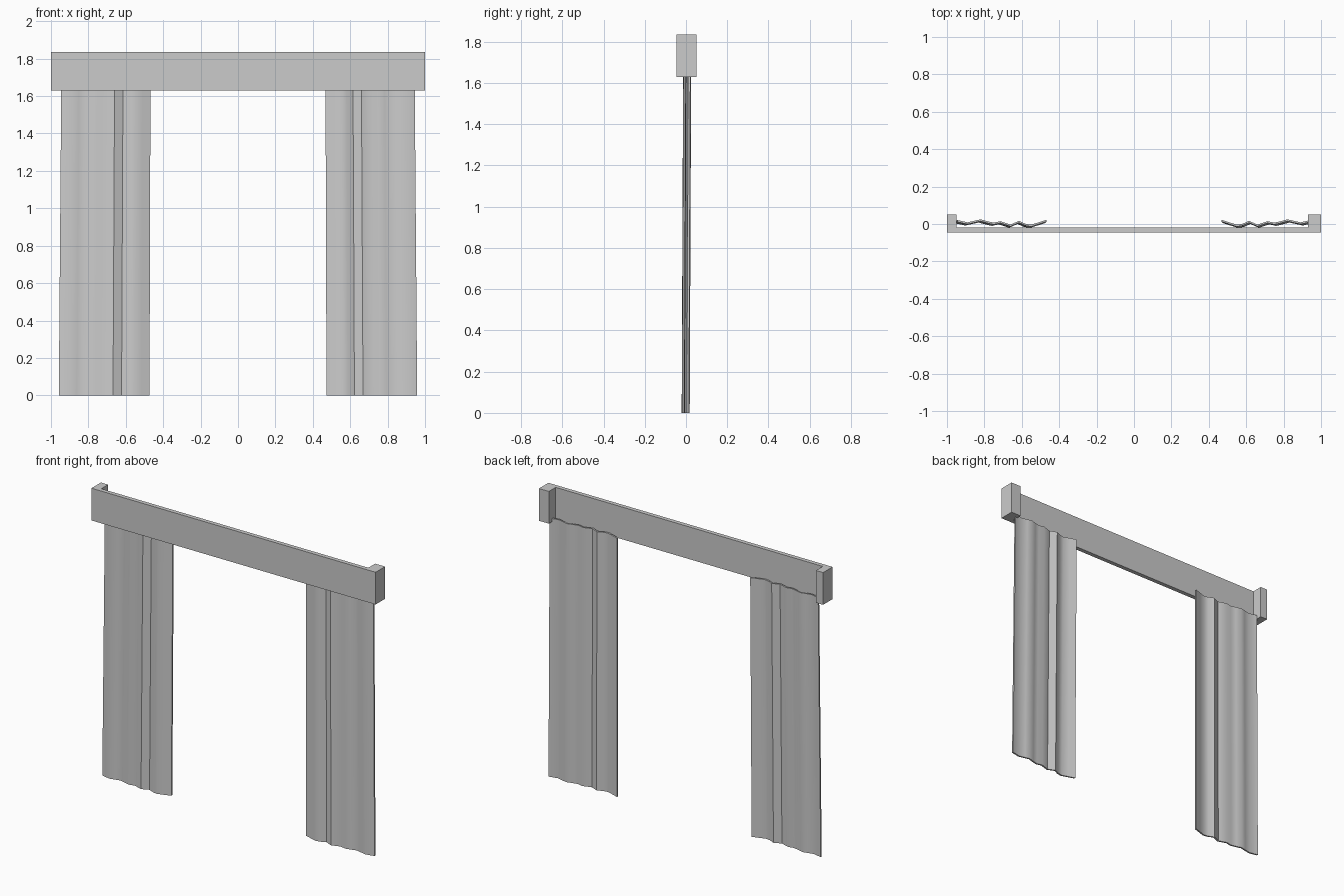
import bpy
import math

cube = bpy.data.objects.get("Cube")
if cube:
    bpy.data.objects.remove(cube, do_unlink=True)

grey = bpy.data.materials.new("plain grey")
grey.use_nodes = True
grey.diffuse_color = (0.6, 0.6, 0.6, 1)
grey.node_tree.nodes["Principled BSDF"].inputs["Base Color"].default_value = (0.6, 0.6, 0.6, 1)


def make(name, verts, faces):
    mesh = bpy.data.meshes.new(name)
    mesh.from_pydata(verts, [], faces)
    mesh.materials.append(grey)
    obj = bpy.data.objects.new(name, mesh)
    bpy.context.collection.objects.link(obj)
    return obj


def prism(name, outline, bottom, top):
    """Extrude a counter-clockwise plan outline upwards."""
    n = len(outline)
    verts = [(x, y, z) for z in (bottom, top) for x, y in outline]
    faces = [tuple(reversed(range(n))), tuple(range(n, 2 * n))]
    faces += [(i, (i + 1) % n, n + (i + 1) % n, n + i) for i in range(n)]
    return make(name, verts, faces)


# Pelmet: front board with a return block at each end, in one plan outline
prism("pelmet", [(-1, -0.045), (1, -0.045), (1, 0.05), (0.93, 0.05),
                 (0.93, -0.018), (-0.95, -0.018), (-0.95, 0.05), (-1, 0.05)], 1.63, 1.835)

# Curtain folds, from the inner edge outwards; middle line of the cloth
FOLDS = [(0.468, 0.018), (0.51, 0.004), (0.55, -0.009), (0.58, -0.004), (0.615, 0.012),
         (0.66, -0.008), (0.715, 0.01), (0.75, 0.002), (0.785, 0.01), (0.82, 0.02),
         (0.85, 0.013), (0.89, 0.004), (0.945, 0.016)]
HALF = 0.005
HEIGHT = 1.65


def curtain(name, side):
    verts, faces = [], []
    n = len(FOLDS)
    # Rings at floor and top: front and back of the cloth, flaring at the floor
    for z, flare, back in ((0, 0.013, -0.007), (HEIGHT, 0, 0)):
        for offset in (-HALF, HALF):
            for x, y in FOLDS:
                grow = flare * (0.4 + 0.6 * (x - 0.468) / 0.477)
                verts.append((side * (x + grow), y + offset + back, z))
    for i in range(n - 1):
        a, b = i, i + 1
        faces += [(a, b, 2 * n + b, 2 * n + a),
                  (n + b, n + a, 3 * n + a, 3 * n + b),
                  (b, a, n + a, n + b),
                  (2 * n + a, 2 * n + b, 3 * n + b, 3 * n + a)]
    e = n - 1
    faces += [(n, 0, 2 * n, 3 * n), (e, n + e, 3 * n + e, 2 * n + e)]
    if side < 0:
        faces = [f[::-1] for f in faces]
    obj = make(name, verts, faces)
    bpy.ops.object.select_all(action="DESELECT")
    obj.select_set(True)
    bpy.context.view_layer.objects.active = obj
    bpy.ops.object.shade_smooth_by_angle(angle=math.radians(40))


curtain("left_curtain", 1)
curtain("right_curtain", -1)
